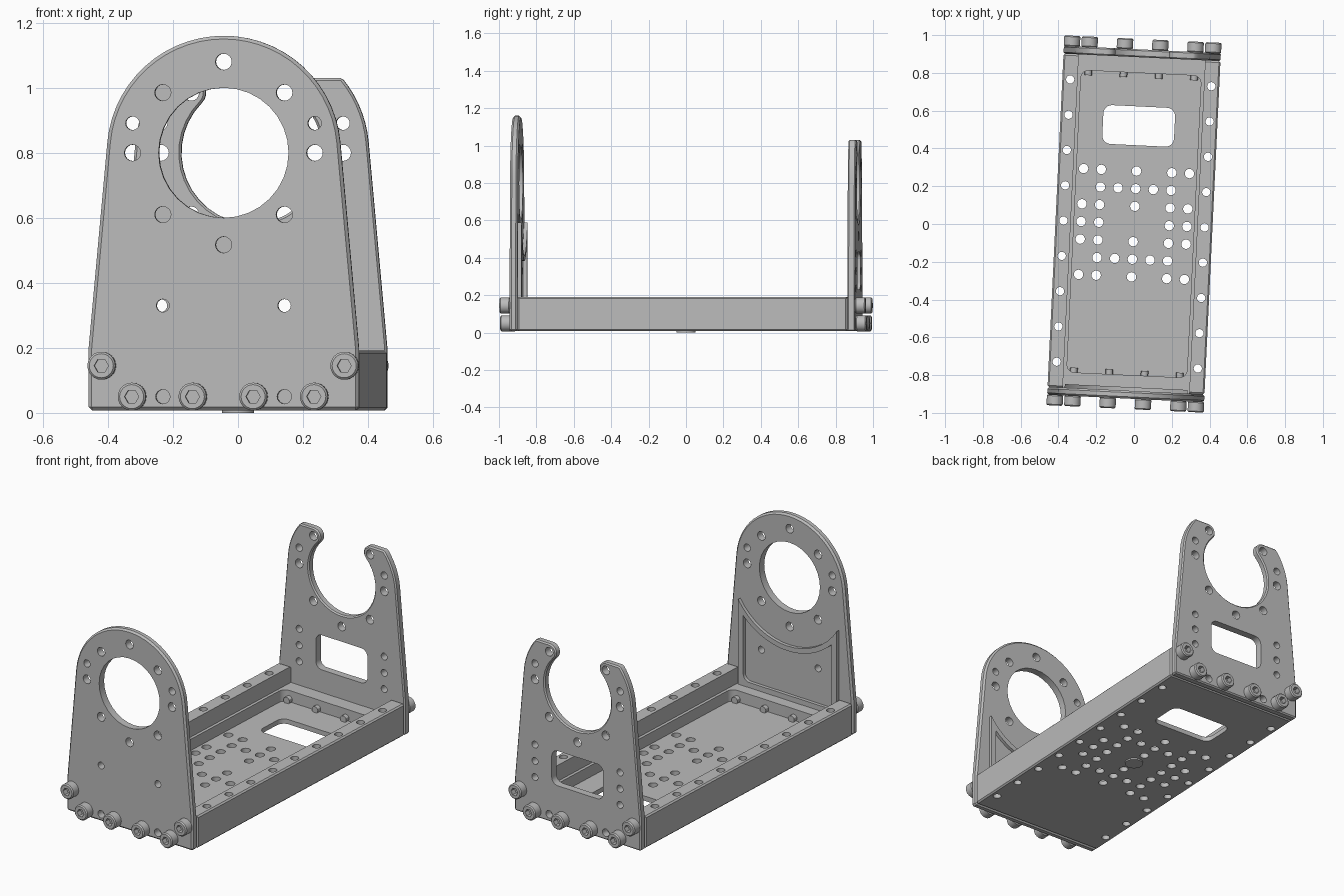
import bpy, bmesh
from math import sin, cos, pi, radians, atan2, sqrt
from mathutils import Matrix

cube = bpy.data.objects.get("Cube")
if cube:
    bpy.data.objects.remove(cube)

GREY = (0.5, 0.5, 0.5, 1)
metal = bpy.data.materials.new("grey metal")
metal.diffuse_color = GREY
metal.use_nodes = True
metal.node_tree.nodes["Principled BSDF"].inputs["Base Color"].default_value = GREY

TURN = Matrix.Rotation(radians(-2.75), 4, 'Z')
P = 0.0935            # hole pitch
BOTTOM, BORE_Z = 0.008, 0.8
INNER, OUTER = 0.883, 0.925


def arc(cx, cy, r, a0, a1, n):
    return [(cx + r * cos(radians(a0 + (a1 - a0) * i / n)),
             cy + r * sin(radians(a0 + (a1 - a0) * i / n))) for i in range(n + 1)]


def circle(cx, cy, r, n=16):
    return arc(cx, cy, r, 0, 360, n)[:-1]


def round_rect(cx, cy, hx, hy, r):
    pts = []
    for i, (sx, sy) in enumerate([(1, 1), (-1, 1), (-1, -1), (1, -1)]):
        pts += arc(cx + sx * (hx - r), cy + sy * (hy - r), r, 90 * i, 90 * i + 90, 6)
    return pts


def rect(hx, z0, z1):
    return [(-hx, z0), (hx, z0), (hx, z1), (-hx, z1)]


def solid(name, outlines, lo, hi, axis='Z'):
    """Extrude closed outlines along an axis into one object."""
    bm = bmesh.new()
    for pts in outlines:
        ends = []
        for w in (lo, hi):
            ends.append([bm.verts.new((u, v, w) if axis == 'Z' else (u, w, v)) for u, v in pts])
        bm.faces.new(ends[0])
        bm.faces.new(ends[1])
        for i in range(len(pts)):
            j = (i + 1) % len(pts)
            bm.faces.new((ends[0][i], ends[0][j], ends[1][j], ends[1][i]))
    bmesh.ops.recalc_face_normals(bm, faces=bm.faces)
    me = bpy.data.meshes.new(name)
    bm.to_mesh(me)
    bm.free()
    me.materials.append(metal)
    ob = bpy.data.objects.new(name, me)
    bpy.context.collection.objects.link(ob)
    return ob


def select(ob):
    bpy.ops.object.select_all(action='DESELECT')
    ob.select_set(True)
    bpy.context.view_layer.objects.active = ob


def chamfer(ob, width):
    select(ob)
    m = ob.modifiers.new("chamfer", 'BEVEL')
    m.width, m.segments, m.limit_method, m.angle_limit = width, 1, 'ANGLE', radians(50)
    bpy.ops.object.modifier_apply(modifier=m.name)


def cut(ob, outlines, lo, hi, axis='Z'):
    tool = solid("cutter", outlines, lo, hi, axis)
    tool.hide_render = True
    select(ob)
    m = ob.modifiers.new("cut", 'BOOLEAN')
    m.operation, m.solver, m.object = 'DIFFERENCE', 'EXACT', tool
    bpy.ops.object.modifier_apply(modifier=m.name)
    bpy.data.objects.remove(tool)


def finish(ob):
    select(ob)
    bpy.ops.object.shade_smooth_by_angle(angle=radians(30))
    ob.matrix_world = TURN @ ob.matrix_world


def pair(x, z, r):
    return [circle(s * x, z, r) for s in (-1, 1)]


# Base: channel between side rails, pocketed floor, hole grid and window
base = solid("base_tray", [[(-0.416, -INNER), (0.416, -INNER), (0.416, INNER), (-0.416, INNER)]],
             BOTTOM, 0.192)
chamfer(base, 0.008)
cut(base, [rect(0.335, -1, 1)], 0.1, 0.4)
cut(base, [round_rect(0, 0, 0.318, 0.8, 0.04)], 0.035, 0.4)
WIDE, BAR = (-3, -2, 0, 2, 3), (-2, -1, 0, 1, 2)
rows = {3: WIDE, 2: BAR, 1: WIDE, 0: (-3, -2, 2, 3), -1: WIDE, -2: BAR, -3: WIDE}
holes = [circle(c * P, r * P, 0.025) for r, cols in rows.items() for c in cols]
holes += [circle(s * 4 * P, k * 2 * P, 0.022) for s in (-1, 1) for k in range(-4, 5)]
holes.append(round_rect(0, 0.52, 0.19, 0.103, 0.045))
cut(base, holes, -0.2, 0.5)
finish(base)

# Small round boss under the floor
finish(solid("bottom_boss", [circle(0, 0, 0.05, 24)], 0, BOTTOM + 0.002))

# Front plate: full ring around the bore
foot_r = [(0.416, BOTTOM), (0.416, 0.2)]
foot_l = [(-x, z) for x, z in reversed(foot_r)]
front = solid("front_plate", [foot_r + arc(0, BORE_Z, 0.36, 5, 175, 28) + foot_l],
              -OUTER, -INNER, 'Y')
chamfer(front, 0.01)
shared = pair(2 * P, 0.985, 0.025) + pair(2 * P, 0.61, 0.025) + [circle(0, 0.517, 0.025)]
shared += pair(3 * P, 0.891, 0.021) + pair(3 * P, BORE_Z, 0.025) + pair(2 * P, 0.05, 0.022)
cut(front, shared + [circle(0, BORE_Z, 0.2, 32), circle(0, 1.08, 0.025)]
    + pair(2 * P, 0.33, 0.02), -1.1, -0.8, 'Y')
finish(front)


# Raised rim on the inside of the front plate, hollowed under its curved top
def apron(half, z0, r, n=16):
    a = atan2(half, sqrt(r * r - half * half)) * 180 / pi
    return [(-half, z0), (half, z0)] + arc(0, BORE_Z, r, 270 + a, 270 - a, n)


rim = solid("front_plate_rim", [apron(0.325, 0.1, 0.388)], -INNER - 0.002, -0.864, 'Y')
hollow = apron(0.292, 0.17, 0.416)[2:]
hollow += arc(-0.252, 0.17, 0.04, 180, 270, 6) + arc(0.252, 0.17, 0.04, 270, 360, 6)
cut(rim, [hollow], -1, -0.8, 'Y')
finish(rim)

# Back plate: open cradle with rounded horn tips
hx, hz = 2 * P, 0.985
flank = [p for p in arc(0, BORE_Z, 0.36, 5, 39.7, 7)]
horn = flank + arc(hx, hz, 0.045, 90, 225, 8)
mirror = [(-x, z) for x, z in reversed(horn)]
cradle = arc(0, BORE_Z, 0.218, 45, -225, 28)[1:-1]
back = solid("back_plate", [foot_r + horn + cradle + mirror + foot_l], INNER, OUTER, 'Y')
chamfer(back, 0.007)
slots = [round_rect(0, 0.33, 0.17, 0.1, 0.04)]
for z in (0.237, 0.33, 0.424):
    slots += pair(3 * P, z, 0.02)
cut(back, shared + slots, 0.8, 1.1, 'Y')
finish(back)

# Socket screws: four along the floor and one into each rail, at both ends
head = solid("screw_head", [circle(0, 0, 0.043, 24)], -0.98, -OUTER + 0.002, 'Y')
chamfer(head, 0.006)
cut(head, [circle(0, 0, 0.022, 6)], -1.1, -0.95, 'Y')
shaft = solid("screw_shaft", [circle(0, 0, 0.02, 12)], -OUTER, -0.775, 'Y')
for part in (head, shaft):
    select(part)
    bpy.ops.object.shade_smooth_by_angle(angle=radians(30))
spots = [(-4 * P, 0.145), (-3 * P, 0.05), (-P, 0.05), (P, 0.05), (3 * P, 0.05), (4 * P, 0.145)]
for end, spin in (("front", 0), ("back", pi)):
    for i, (x, z) in enumerate(spots):
        for part in (head, shaft):
            ob = bpy.data.objects.new(f"{end}_{part.name}_{i + 1}", part.data)
            bpy.context.collection.objects.link(ob)
            ob.matrix_world = TURN @ Matrix.Translation((x, 0, z)) @ Matrix.Rotation(spin, 4, 'Z')
for part in (head, shaft):
    bpy.data.objects.remove(part)
